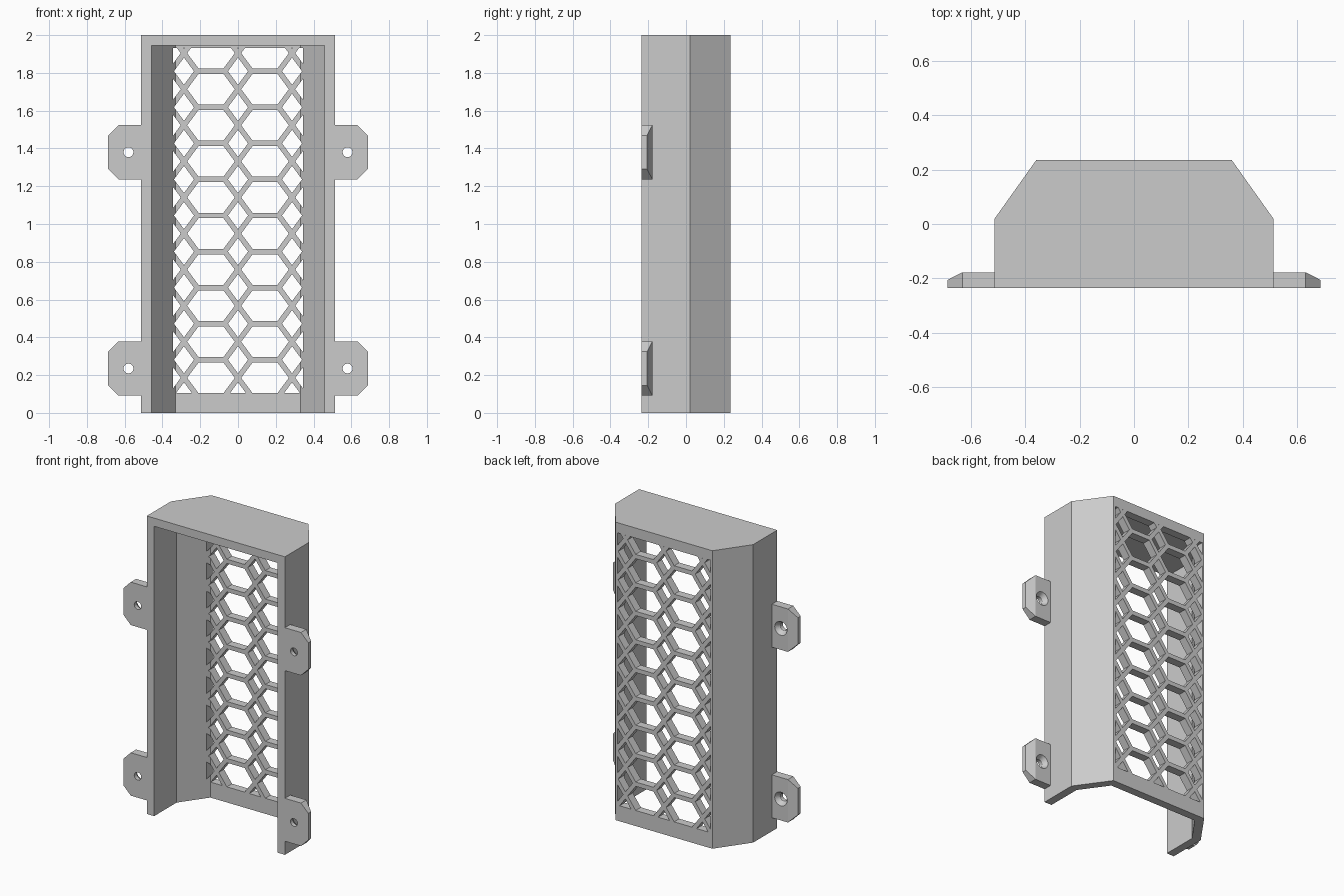
import bpy, bmesh
from mathutils import Vector

cube = bpy.data.objects.get("Cube")
if cube:
    bpy.data.objects.remove(cube, do_unlink=True)

grey = bpy.data.materials.new("light grey plastic")
grey.use_nodes = True
COLOUR = (0.6, 0.6, 0.6, 1)
grey.diffuse_color = COLOUR
grey.node_tree.nodes["Principled BSDF"].inputs["Base Color"].default_value = COLOUR

HEIGHT, WALL, FRONT, BACK = 2.0, 0.055, -0.235, 0.235


def finish(bm, name):
    bmesh.ops.recalc_face_normals(bm, faces=bm.faces)
    mesh = bpy.data.meshes.new(name)
    bm.to_mesh(mesh)
    bm.free()
    mesh.materials.append(grey)
    obj = bpy.data.objects.new(name, mesh)
    bpy.context.collection.objects.link(obj)
    return obj


def extrude(bm, offset):
    """Turn the flat faces of bm into solid prisms."""
    new = bmesh.ops.extrude_face_region(bm, geom=bm.faces[:], use_keep_orig=True)["geom"]
    verts = [v for v in new if isinstance(v, bmesh.types.BMVert)]
    bmesh.ops.translate(bm, verts=verts, vec=offset)
    return verts


def mirrored(half):
    return half + [(-x, y) for x, y in reversed(half)]


def prism(name, outline, z0, z1):
    bm = bmesh.new()
    bm.faces.new([bm.verts.new((x, y, z0)) for x, y in outline])
    extrude(bm, (0, 0, z1 - z0))
    return finish(bm, name)


def cut(obj, cutter):
    mod = obj.modifiers.new("cut", "BOOLEAN")
    mod.operation, mod.solver, mod.object = "DIFFERENCE", "EXACT", cutter
    bpy.context.view_layer.objects.active = obj
    bpy.ops.object.modifier_apply(modifier=mod.name)
    bpy.data.objects.remove(cutter, do_unlink=True)


# Housing: chamfered box, open at the front and the bottom
outer = mirrored([(0.513, FRONT), (0.513, 0.02), (0.36, BACK)])
inner = mirrored([(0.458, FRONT - 0.1), (0.458, 0.003), (0.331, BACK - WALL)])
housing = prism("housing", outer, 0, HEIGHT)
cut(housing, prism("cavity_cutter", inner, -0.1, HEIGHT - WALL))

# Grille: rows of stretched hexagons with diamonds between the columns
PITCH_X, PITCH_Z, FIRST_Z = 0.286, 0.191, 0.09
HEXAGON = [(0.126, 0), (0.066, 0.081), (-0.066, 0.081),
           (-0.126, 0), (-0.066, -0.081), (0.066, -0.081)]
DIAMOND = [(0.053, 0), (0, 0.072), (-0.053, 0), (0, -0.072)]
bm = bmesh.new()


def cell(shape, cx, cz):
    bm.faces.new([bm.verts.new((cx + x, 0.1, cz + z)) for x, z in shape])


for row in range(11):
    z = FIRST_Z + row * PITCH_Z
    for col in (-1.5, -0.5, 0.5, 1.5):
        cell(HEXAGON, col * PITCH_X, z + PITCH_Z / 2)
    for col in (-1, 0, 1):
        cell(DIAMOND, col * PITCH_X, z)
# trim the pattern to the panel window
for point, normal in (((0.345, 0, 0), (1, 0, 0)), ((-0.345, 0, 0), (-1, 0, 0)),
                      ((0, 0, 1.932), (0, 0, 1)), ((0, 0, 0.104), (0, 0, -1))):
    bmesh.ops.bisect_plane(bm, geom=bm.verts[:] + bm.edges[:] + bm.faces[:],
                           plane_co=point, plane_no=normal, clear_outer=True)
extrude(bm, (0, 0.2, 0))
cut(housing, finish(bm, "grille_cutter"))


# Mounting tabs: clipped corners, sloped outer back edge, countersunk hole
def revolved_hole(cx, cz):
    """Straight hole that widens into a cone towards the back."""
    bm = bmesh.new()
    rings = [(0.026, FRONT - 0.05), (0.026, -0.208), (0.046, -0.178), (0.046, -0.1)]
    loops = []
    for radius, y in rings:
        made = bmesh.ops.create_circle(bm, segments=32, radius=radius)["verts"]
        for v in made:
            v.co = Vector((cx + v.co.x, y, cz + v.co.y))
        loops.append(made)
    for a, b in zip(loops, loops[1:]):
        for i in range(32):
            j = (i + 1) % 32
            bm.faces.new((a[i], a[j], b[j], b[i]))
    bm.faces.new(loops[0])
    bm.faces.new(loops[-1])
    return finish(bm, "hole_cutter")


def tab(name, side, cz):
    inner_x, bend, tip, half, tip_half = 0.5, 0.632, 0.687, 0.144, 0.089
    bm = bmesh.new()
    v = [bm.verts.new((side * x, FRONT, cz + z)) for x, z in (
        (inner_x, -half), (bend, -half), (tip, -tip_half),
        (tip, tip_half), (bend, half), (inner_x, half))]
    bm.faces.new((v[0], v[1], v[4], v[5]))
    bm.faces.new((v[1], v[2], v[3], v[4]))
    for vert in extrude(bm, (0, 0.057, 0)):
        if abs(vert.co.x) > bend + 0.01:
            vert.co.y = -0.206
    obj = finish(bm, name)
    cut(obj, revolved_hole(side * 0.58, cz))


for side, side_name in ((1, "left"), (-1, "right")):
    for cz, level in ((0.235, "lower"), (1.38, "upper")):
        tab(f"{level}_{side_name}_mounting_tab", side, cz)
